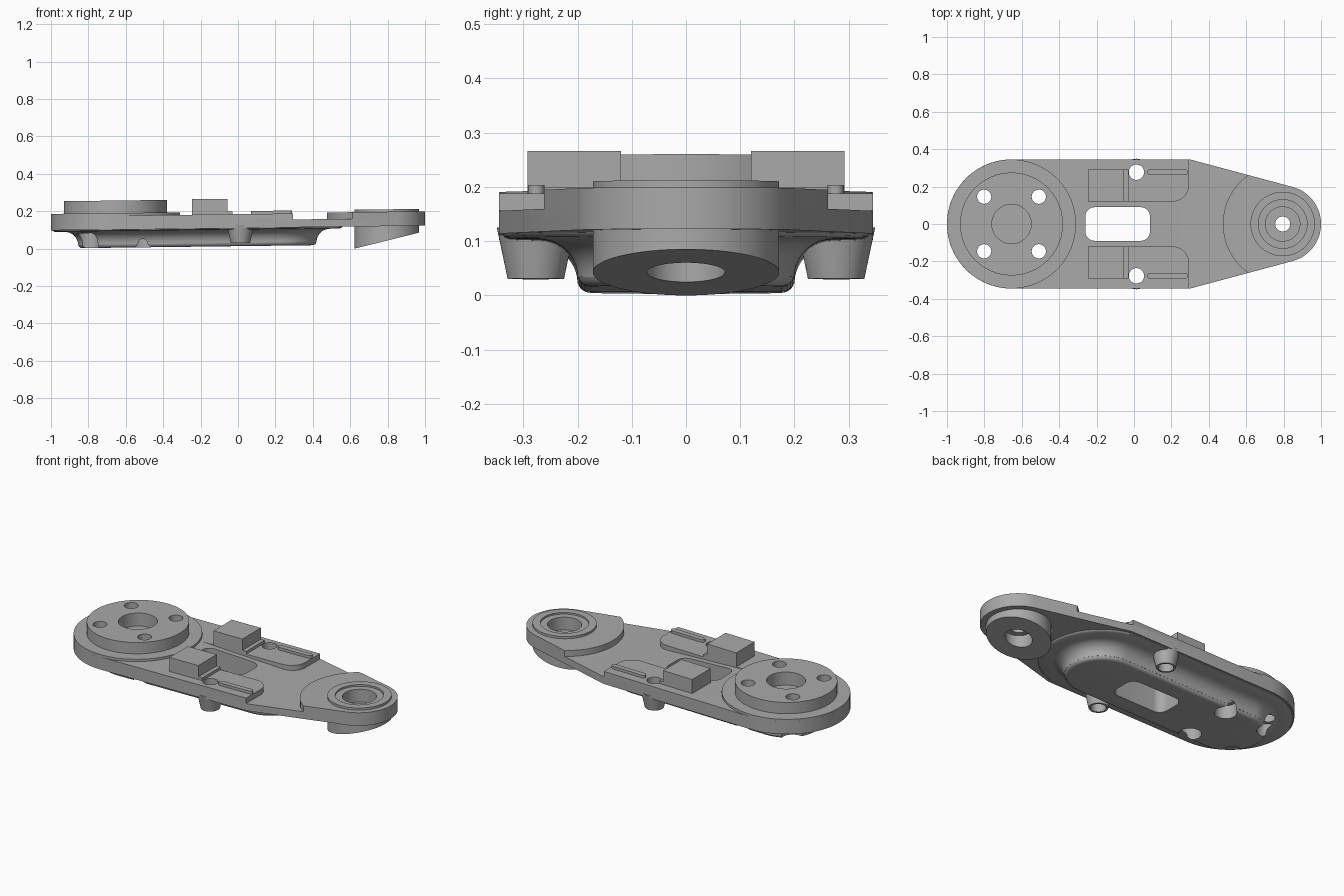
import bpy, bmesh
from math import pi, sin, cos
from mathutils import Matrix

if "Cube" in bpy.data.objects:
    bpy.data.objects.remove(bpy.data.objects["Cube"])

grey = bpy.data.materials.new("machined grey")
grey.use_nodes = True
colour = (0.4, 0.4, 0.4, 1)
grey.diffuse_color = colour
grey.node_tree.nodes["Principled BSDF"].inputs["Base Color"].default_value = colour

HUB, TIP = -0.655, 0.795   # centres of the two round ends
parts, cutters = [], []


def arc(cx, cy, r, a0, a1, n=32):
    return [(cx + r * cos(a0 + (a1 - a0) * i / n), cy + r * sin(a0 + (a1 - a0) * i / n))
            for i in range(n + 1)]


def loft(name, rings, store=parts):
    """Skin closed rings of 3D points and cap both ends."""
    bm = bmesh.new()
    rows = [[bm.verts.new(p) for p in ring] for ring in rings]
    n = len(rows[0])
    for a, b in zip(rows, rows[1:]):
        for i in range(n):
            j = (i + 1) % n
            bm.faces.new((a[i], a[j], b[j], b[i]))
    bm.faces.new(rows[0])
    bm.faces.new(rows[-1])
    bmesh.ops.recalc_face_normals(bm, faces=bm.faces)
    mesh = bpy.data.meshes.new(name)
    bm.to_mesh(mesh)
    bm.free()
    mesh.materials.append(grey)
    obj = bpy.data.objects.new(name, mesh)
    bpy.context.collection.objects.link(obj)
    store.append(obj)
    return obj


def prism(name, outline, z0, z1, store=parts):
    return loft(name, [[(x, y, z) for x, y in outline] for z in (z0, z1)], store)


def disc(name, x, y, r, z0, z1, store=parts, r_top=None):
    low, high = [[(*p, z) for p in arc(x, y, rad, 0, 2 * pi, 64)[:-1]]
                 for rad, z in ((r, z0), (r_top or r, z1))]
    return loft(name, [low, high], store)


def box(name, x0, x1, y0, y1, z0, z1, store=parts):
    return prism(name, [(x0, y0), (x1, y0), (x1, y1), (x0, y1)], z0, z1, store)


def boolean(obj, tools, operation='DIFFERENCE'):
    bpy.context.view_layer.objects.active = obj
    for tool in tools:
        mod = obj.modifiers.new("cut", 'BOOLEAN')
        mod.operation, mod.solver, mod.object = operation, 'EXACT', tool
        bpy.ops.object.modifier_apply(modifier=mod.name)


def cutter_disc(x, y, r, z0, z1):
    return disc("cutter", x, y, r, z0, z1, cutters)


# Arm plate: large round end, straight sides, tapering to the small end
outline = arc(HUB, 0, 0.345, pi / 2, 3 * pi / 2, 64) + [(0.3, -0.345)] \
    + arc(TIP, 0, 0.205, -1.31, 1.31, 48) + [(0.3, 0.345)]
plate = prism("arm_plate", outline, 0.11, 0.184)
ramp = [(-0.31, 0.184), (0.3, 0.152), (1.2, 0.152), (1.2, 0.4), (-0.31, 0.4)]
ramp_cut = loft("cutter", [[(x, y, z) for x, z in ramp] for y in (-1, 1)], cutters)
boolean(plate, [ramp_cut])

# Belly: stadium with a concave fillet and rounded bottom edge
profile = [(0.004, 0.13), (0.004, 0.115), (0.01, 0.106), (0.02, 0.102)]
profile += [(0.075 + 0.07 * sin(a), 0.03 + 0.07 * cos(a))
            for a in [i * pi / 20 for i in range(11)]]
profile += [(0.168 - 0.023 * cos(a), 0.036 - 0.023 * sin(a))
            for a in [i * pi / 12 for i in range(1, 7)]]
belly = loft("belly", [
    [(x, y, z) for x, y in arc(HUB, 0, 0.345 - d, pi / 2, 3 * pi / 2, 40)
     + arc(0.22, 0, 0.345 - d, -pi / 2, pi / 2, 40)] for d, z in profile])

# Hub at the large end
rim = disc("hub_rim", HUB, 0, 0.345, 0.15, 0.198)
hub = disc("hub", HUB, 0, 0.275, 0.16, 0.265)
recess = cutter_disc(HUB, 0, 0.105, 0.188, 0.4)
boolean(hub, [recess])
boolean(rim, [recess])

# Bolt holes and their counterbores
for sx in (-1, 1):
    for sy in (-1, 1):
        x, y = HUB + sx * 0.146, sy * 0.146
        hole = cutter_disc(x, y, 0.038, -0.3, 0.5)
        for obj in (plate, belly, rim, hub):
            boolean(obj, [hole])
        boolean(belly, [cutter_disc(x, y, 0.06, -0.3, 0.092)])

# Rounded window through the arm
window = prism("cutter", arc(0.035, 0.04, 0.05, 0, pi / 2, 8) + arc(-0.21, 0.04, 0.05, pi / 2, pi, 8)
               + arc(-0.21, -0.04, 0.05, pi, 3 * pi / 2, 8)
               + arc(0.035, -0.04, 0.05, 3 * pi / 2, 2 * pi, 8), -0.3, 0.5, cutters)
boolean(plate, [window])
boolean(belly, [window])

# Side pads, stop blocks, ribs and screw bosses on both sides
for side, s in (("left", 1), ("right", -1)):
    def span(a, b):
        return sorted((s * a, s * b))
    pad_outline = [(-0.31, 0.345), (-0.31, 0.12)] + arc(0.205, 0.21, 0.09, -pi / 2, 0, 12) \
        + [(0.295, 0.345)]
    pad = prism(side + "_pad", [(x, s * y) for x, y in pad_outline], 0.14, 0.184)
    box(side + "_stop_block", -0.245, -0.055, *span(0.12, 0.292), 0.15, 0.267)
    box(side + "_step", -0.055, -0.03, *span(0.12, 0.292), 0.15, 0.2)
    rib = arc(0.085, s * 0.276, 0.015, pi / 2, 3 * pi / 2, 8) \
        + arc(0.275, s * 0.276, 0.015, -pi / 2, pi / 2, 8)
    prism(side + "_rib", rib, 0.16, 0.2)
    boss = disc(side + "_screw_boss", 0.013, s * 0.277, 0.052, 0.03, 0.125, r_top=0.072)
    hole = cutter_disc(0.013, s * 0.277, 0.041, -0.3, 0.5)
    for obj in (plate, belly, pad, boss):
        boolean(obj, [hole])

# Raised pad at the small end, bounded by an arc
tip_pad = prism("tip_pad", outline, 0.13, 0.187)
boolean(tip_pad, [disc("cutter", TIP, 0, 0.32, 0, 0.4, cutters)], 'INTERSECT')
ring = disc("tip_ring", TIP, 0, 0.172, 0.16, 0.2)
boolean(ring, [cutter_disc(TIP, 0, 0.13, 0.19, 0.4)])

# Lower boss at the small end with a slanted underside
lower = disc("tip_lower_boss", TIP, 0, 0.172, 0, 0.13)
for v in lower.data.vertices:
    if v.co.z < 0.05:
        v.co.z = -0.008 + (v.co.x - (TIP - 0.172)) * 0.235
lower_bore = cutter_disc(TIP, 0, 0.072, -0.3, 0.09)
upper_bore = cutter_disc(TIP, 0, 0.092, 0.115, 0.4)
pin_hole = cutter_disc(TIP, 0, 0.04, -0.3, 0.5)
for obj in (plate, tip_pad, ring, lower):
    boolean(obj, [upper_bore, pin_hole])
    if obj is lower:
        boolean(obj, [lower_bore])

# Remove cutters, tilt the whole arm slightly, and smooth the round faces
for c in cutters:
    bpy.data.objects.remove(c)
tilt = Matrix.Identity(4)
tilt[2][0] = 0.0125
bpy.ops.object.select_all(action='DESELECT')
for obj in parts:
    obj.data.transform(tilt)
    obj.select_set(True)
    bpy.context.view_layer.objects.active = obj
bpy.ops.object.shade_smooth_by_angle(angle=0.6)
